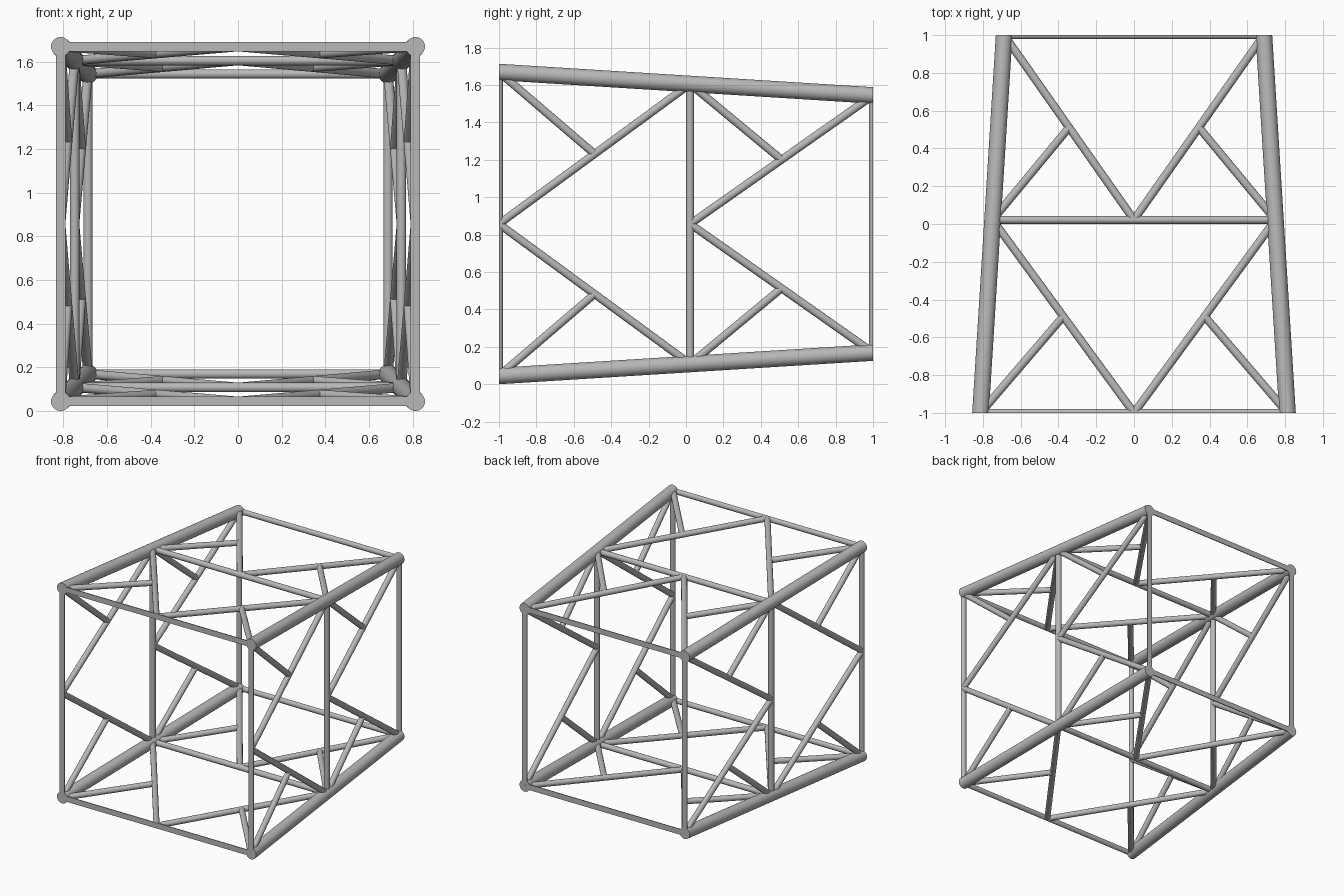
import bpy, bmesh, math
from mathutils import Vector, Matrix

cube = bpy.data.objects.get("Cube")
if cube:
    bpy.data.objects.remove(cube, do_unlink=True)

MID_Z = 0.857              # height of the tower axis
LEG_R, BAR_R = 0.044, 0.0215
RINGS = (-1.0, 0.022, 1.0)  # y of the three square rings

steel = bpy.data.materials.new("steel grey")
steel.use_nodes = True
steel.diffuse_color = (0.48, 0.48, 0.48, 1)
steel.node_tree.nodes["Principled BSDF"].inputs["Base Color"].default_value = (0.48, 0.48, 0.48, 1)


def half_width(y):
    """Distance from the axis to a face of the tapered frame."""
    return 0.75 - 0.0625 * y


def tube(name, a, b, radius, side=0, sides=24):
    """Tube from a to b, turned onto one of four faces, trimmed at both ends of the frame."""
    turn = Matrix.Rotation(side * math.pi / 2, 3, 'Y')
    a, b = turn @ Vector(a), turn @ Vector(b)
    axis = b - a
    place = (Matrix.Translation((a + b) / 2 + Vector((0, 0, MID_Z)))
             @ axis.to_track_quat('Z', 'Y').to_matrix().to_4x4())
    bm = bmesh.new()
    bmesh.ops.create_cone(bm, cap_ends=True, segments=sides, radius1=radius,
                          radius2=radius, depth=axis.length, matrix=place)
    for end in (-1, 1):
        cut = bmesh.ops.bisect_plane(bm, geom=bm.verts[:] + bm.edges[:] + bm.faces[:], dist=1e-5,
                                     plane_co=(0, end, 0), plane_no=(0, end, 0), clear_outer=True)
        edges = [e for e in cut['geom_cut'] if isinstance(e, bmesh.types.BMEdge) and e.is_boundary]
        if edges:
            bmesh.ops.holes_fill(bm, edges=edges, sides=0)
    bmesh.ops.recalc_face_normals(bm, faces=bm.faces[:])
    mesh = bpy.data.meshes.new(name)
    bm.to_mesh(mesh)
    bm.free()
    mesh.materials.append(steel)
    obj = bpy.data.objects.new(name, mesh)
    bpy.context.collection.objects.link(obj)
    bpy.ops.object.select_all(action='DESELECT')
    obj.select_set(True)
    bpy.context.view_layer.objects.active = obj
    bpy.ops.object.shade_smooth_by_angle(angle=math.radians(40))


def corner(y, sx):
    return Vector((sx * half_width(y), y, half_width(y)))


for side in range(4):
    # Tapered corner leg
    tube("corner_leg", corner(-1.1, 1), corner(1.1, 1), LEG_R, side, 32)
    # Ring bars
    for y in RINGS:
        tube("ring_bar", corner(y, -1), corner(y, 1), BAR_R, side)
    # Diagonals from each ring's middle to the next corners, with short struts
    for y0, y1 in zip(RINGS, RINGS[1:]):
        for sx in (-1, 1):
            start, end = Vector((0, y0, half_width(y0))), corner(y1, sx)
            tube("diagonal_brace", start, end, BAR_R, side)
            tube("short_strut", corner(y0, sx), (start + end) / 2, BAR_R, side)
